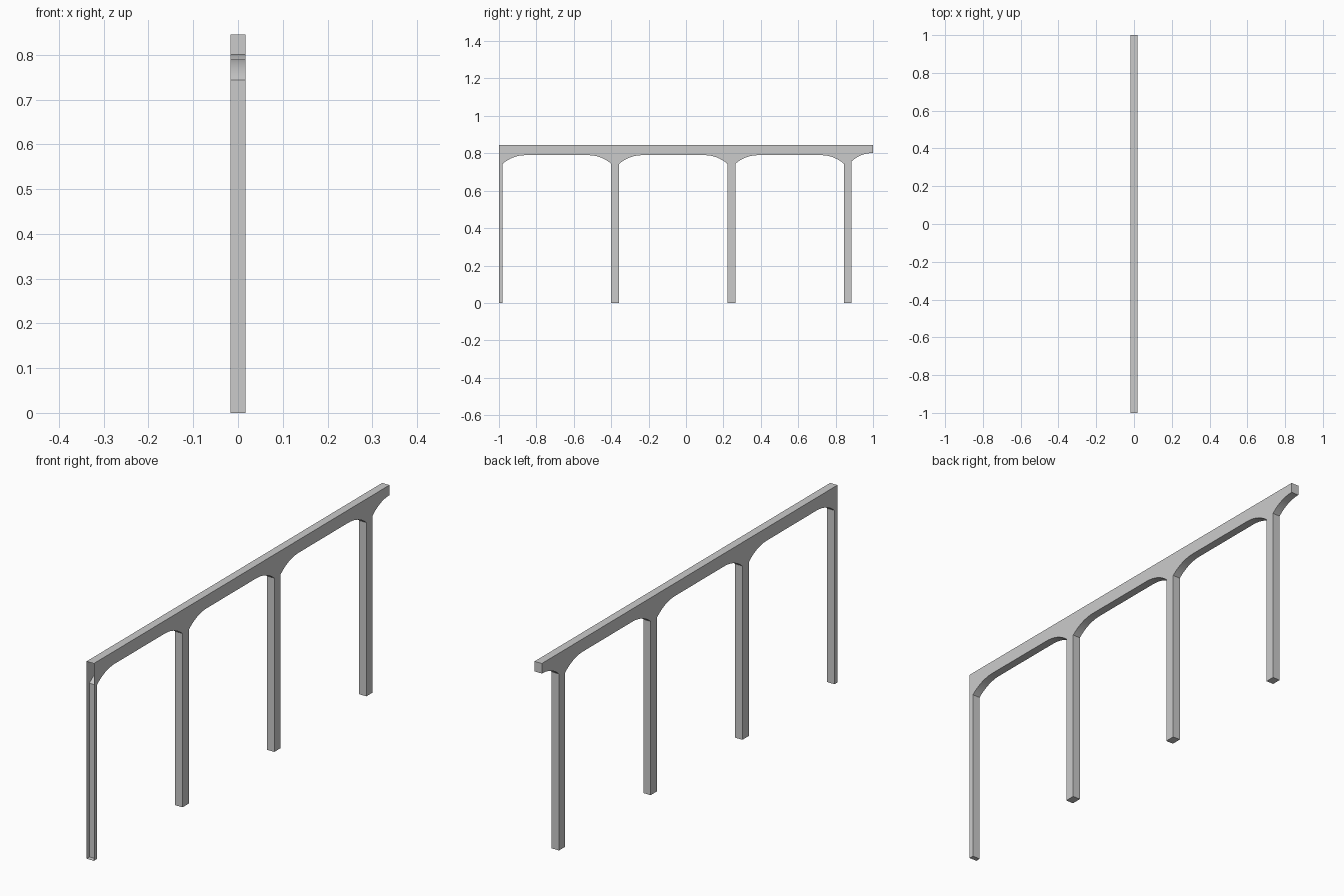
import bpy
import bmesh
import math

if "Cube" in bpy.data.objects:
    bpy.data.objects.remove(bpy.data.objects["Cube"])

HALF_X = 0.0173            # half thickness of the frame
TOP, SOFFIT, SPRING = 0.845, 0.79, 0.744
RISE = SOFFIT - SPRING
RUN = 0.122                # horizontal reach of each curved bracket
STEPS = 8


def bracket(y, side, lift=0.0, run=RUN):
    """Arc leaving a post at y, becoming level with the soffit; side = +1 / -1."""
    r = (run ** 2 + RISE ** 2) / (2 * RISE)
    sweep = math.asin(run / r)
    pts = []
    for i in range(STEPS + 1):
        a = sweep * (1 - i / STEPS)
        pts.append((y + side * (run - r * math.sin(a)),
                    SOFFIT + lift - r * (1 - math.cos(a))))
    return pts


# Side profile: underside from front to back, then the top edge
posts = [(-1.0, -0.98), (-0.4, -0.357), (0.221, 0.264), (0.844, 0.884)]
profile = []
for i, (y0, y1) in enumerate(posts):
    if i > 0:
        profile += reversed(bracket(y0, -1))
    profile += [(y0, 0.0), (y1, 0.0)]
    if i < 3:
        profile += bracket(y1, 1)
    else:                  # short overhang at the back end
        profile += bracket(y1, 1, 0.012, 1.0 - y1)
profile += [(1.0, TOP), (-1.0, TOP)]

# Extrude the profile across the thickness
bm = bmesh.new()
face = bm.faces.new([bm.verts.new((-HALF_X, y, z)) for y, z in profile])
ext = bmesh.ops.extrude_face_region(bm, geom=[face], use_keep_orig=True)
moved = [g for g in ext["geom"] if isinstance(g, bmesh.types.BMVert)]
bmesh.ops.translate(bm, verts=moved, vec=(2 * HALF_X, 0, 0))
bmesh.ops.recalc_face_normals(bm, faces=bm.faces)

# The front end is cut open so the section can join a neighbour
cut = [f for f in bm.faces if all(v.co.y < -0.999 for v in f.verts)]
bmesh.ops.delete(bm, geom=cut, context='FACES_ONLY')

mesh = bpy.data.meshes.new("arcade_frame")
bm.to_mesh(mesh)
bm.free()
frame = bpy.data.objects.new("arcade_frame", mesh)
bpy.context.collection.objects.link(frame)

# Smooth bracket curves, crisp corners
bpy.context.view_layer.objects.active = frame
frame.select_set(True)
bpy.ops.object.shade_smooth_by_angle(angle=math.radians(30))
